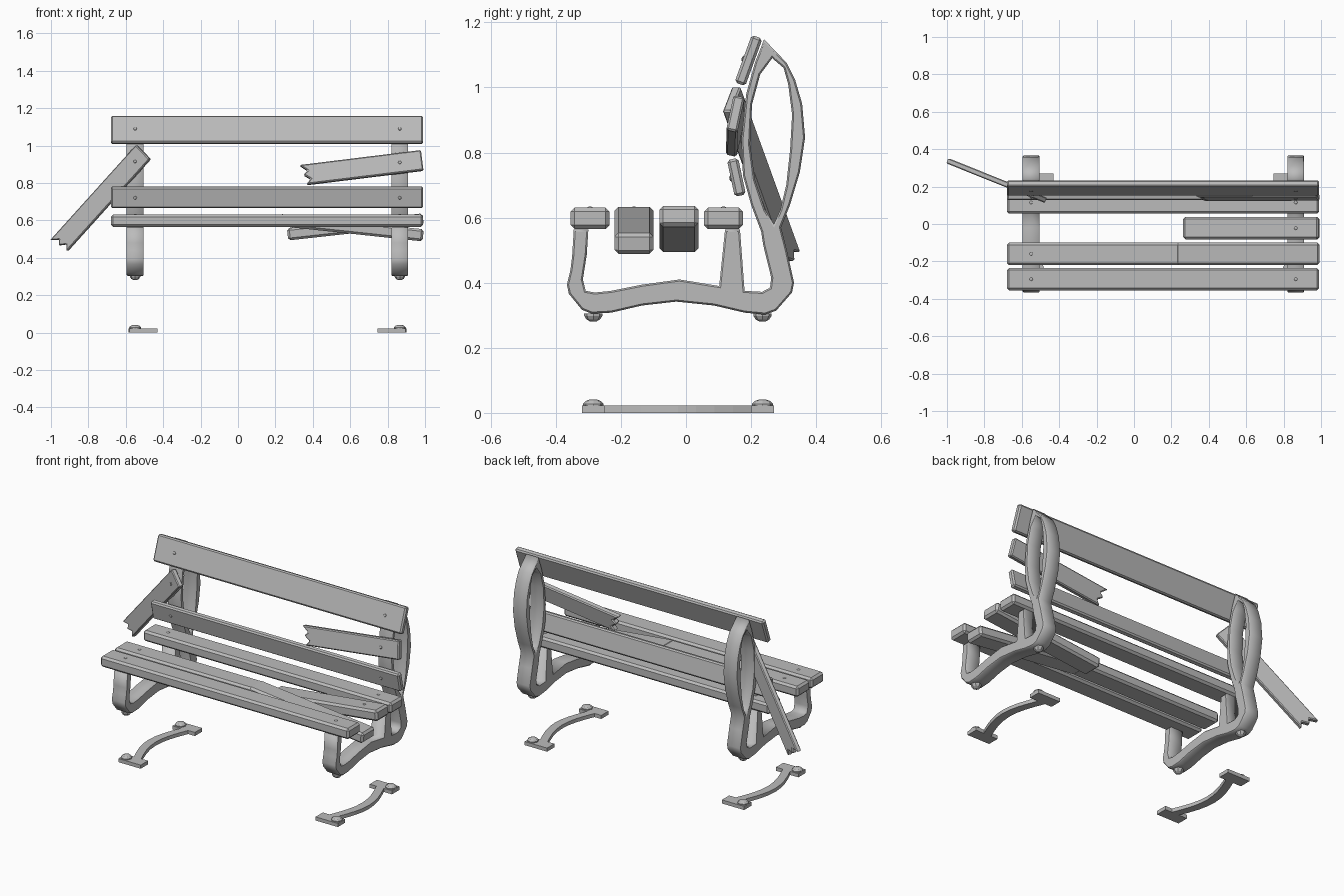
import bpy, bmesh, math
from mathutils import Matrix, Vector

cube = bpy.data.objects.get("Cube")
if cube:
    bpy.data.objects.remove(cube, do_unlink=True)

grey = bpy.data.materials.new("weathered_grey")
grey.use_nodes = True
grey.diffuse_color = (0.5, 0.5, 0.5, 1)
grey.node_tree.nodes["Principled BSDF"].inputs["Base Color"].default_value = (0.5, 0.5, 0.5, 1)

LEFT_X, RIGHT_X = 0.865, -0.55      # the two side frames
SLAT_MIN, SLAT_MAX = -0.68, 0.99    # ends of the full slats


def link(name, mesh, matrix):
    obj = bpy.data.objects.new(name, mesh)
    bpy.context.collection.objects.link(obj)
    if not mesh.materials:
        mesh.materials.append(grey)
    obj.matrix_world = matrix
    return obj


def prism(name, outline, thick, matrix, chamfer):
    """Extrude a flat outline, centred on its thickness, with chamfered edges."""
    bm = bmesh.new()
    face = bm.faces.new([bm.verts.new((x, y, -thick / 2)) for x, y in outline])
    top = bmesh.ops.extrude_face_region(bm, geom=[face])["geom"]
    verts = [v for v in top if isinstance(v, bmesh.types.BMVert)]
    bmesh.ops.translate(bm, verts=verts, vec=(0, 0, thick))
    bmesh.ops.recalc_face_normals(bm, faces=bm.faces)
    mesh = bpy.data.meshes.new(name)
    bm.to_mesh(mesh)
    bm.free()
    obj = link(name, mesh, matrix)
    if chamfer:
        mod = obj.modifiers.new("chamfer", 'BEVEL')
        mod.width = chamfer
        mod.segments = 1
    return obj


def plank(name, start, end, normal, width, thick, chamfer=0.01, splintered=False):
    """Board running from start to end; a splintered board has a jagged start."""
    start, end = Vector(start), Vector(end)
    along = (end - start).normalized()
    across = Vector(normal).cross(along).normalized()
    facing = along.cross(across)
    matrix = Matrix((along, across, facing)).transposed().to_4x4()
    matrix.translation = (start + end) / 2
    a, w = (end - start).length / 2, width / 2
    outline = [(a, -w), (a, w), (-a, w)]
    if splintered:
        outline += [(0.04 - a, w * 0.35), (0.015 - a, 0), (0.05 - a, -w * 0.5)]
        outline += [(0.025 - a, -w)]
    else:
        outline += [(-a, -w)]
    return prism(name, outline, thick, matrix, chamfer)


def dome(name, pos, normal, radius, height, sides=8):
    """Bolt head: a short faceted dome sitting on a surface."""
    bm = bmesh.new()
    rings = []
    for r, h in ((1, 0), (1, 0.3), (0.75, 0.75), (0.35, 1)):
        rings.append([bm.verts.new((radius * r * math.cos(math.tau * i / sides),
                                    radius * r * math.sin(math.tau * i / sides),
                                    height * h)) for i in range(sides)])
    for low, high in zip(rings, rings[1:]):
        for i in range(sides):
            j = (i + 1) % sides
            bm.faces.new((low[i], low[j], high[j], high[i]))
    bm.faces.new(rings[-1])
    bm.faces.new(rings[0][::-1])
    mesh = bpy.data.meshes.new(name)
    bm.to_mesh(mesh)
    bm.free()
    turn = Vector(normal).to_track_quat('Z', 'Y').to_matrix().to_4x4()
    return link(name, mesh, Matrix.Translation(pos) @ turn)


# Side frames: one outline in (y, z) with an oval opening in the backrest
foot = [(-.345, .563), (-.35, .48), (-.355, .44), (-.366, .394), (-.36, .366), (-.32, .317),
        (-.29, .305), (-.23, .308), (-.135, .33), (-.03, .342), (.086, .33), (.18, .308),
        (.243, .302), (.277, .314), (.326, .37), (.332, .4), (.31, .5), (.292, .57)]
back_oval = [(.32, .64), (.35, .74), (.366, .846), (.357, .95), (.335, 1.025), (.31, 1.075),
             (.24, 1.148), (.212, 1.077), (.185, .98), (.17, .84), (.175, .73), (.2, .64)]
inner_edge = [(.231, .557), (.237, .517), (.262, .415), (.258, .385), (.234, .372), (.18, .375),
              (.166, .563), (.12, .563), (.102, .39), (-.02, .41), (-.135, .394), (-.23, .375),
              (-.28, .37), (-.308, .375), (-.317, .41), (-.305, .486), (-.3, .563)]
opening = [(.265, 1.09), (.3, 1.06), (.314, 1.01), (.326, .917), (.32, .81), (.308, .7),
           (.29, .625), (.27, .58), (.243, .625), (.212, .717), (.197, .825), (.203, .948),
           (.228, 1.04)]

curve = bpy.data.curves.new("frame_profile", 'CURVE')
curve.dimensions = '2D'
curve.fill_mode = 'BOTH'
curve.bevel_depth = 0.005
curve.bevel_resolution = 0
curve.offset = -0.005
curve.extrude = 0.04
for loop in (foot + back_oval + inner_edge, opening):
    spline = curve.splines.new('POLY')
    spline.points.add(len(loop) - 1)
    for point, (y, z) in zip(spline.points, loop):
        point.co = (y, z, 0, 1)
    spline.use_cyclic_u = True
profile = bpy.data.objects.new("frame_profile", curve)
bpy.context.collection.objects.link(profile)
bpy.context.view_layer.update()
frame_mesh = bpy.data.meshes.new_from_object(
    profile.evaluated_get(bpy.context.evaluated_depsgraph_get()))
bpy.data.objects.remove(profile, do_unlink=True)
frame_mesh.materials.clear()
frame_mesh.materials.append(grey)
upright = Matrix(((0, 0, 1, 0), (1, 0, 0, 0), (0, 1, 0, 0), (0, 0, 0, 1)))

# Ground bracket outline: two end plates joined by a bowed strap
bow = [(t / 8, math.sin(math.pi * t / 8)) for t in range(9)]
strap_in = [(0.075 - 0.06 * s, -0.25 + 0.45 * t) for t, s in bow]
strap_out = [(0.025 - 0.06 * s, -0.25 + 0.45 * t) for t, s in bow]
bracket = ([(-.03, -.25), (-.03, -.32), (.12, -.32), (.12, -.25)] + strap_in
           + [(.12, .2), (.12, .27), (-.03, .27), (-.03, .2)] + strap_out[::-1])

for side, x, inward in (("left", LEFT_X, -1), ("right", RIGHT_X, 1)):
    link(side + "_frame", frame_mesh, Matrix.Translation((x, 0, 0)) @ upright)
    prism(side + "_ground_bracket", [(px * inward, py) for px, py in bracket], 0.022,
          Matrix.Translation((x, 0, 0.011)), 0)
    for end, y in (("front", -0.285), ("rear", 0.235)):
        dome(f"{side}_{end}_foot_bolt", (x, y, 0.306), (0, 0, -1), 0.028, 0.025)
        dome(f"{side}_{end}_ground_bolt", (x, y, 0.022), (0, 0, 1), 0.032, 0.019)

# Seat slats: two whole, one cracked in the middle, one snapped short
UP = (0, 0, 1)
for name, y in (("front_seat_slat", -0.295), ("rear_seat_slat", 0.115)):
    plank(name, (SLAT_MIN, y, 0.598), (SLAT_MAX, y, 0.598), UP, 0.12, 0.065, 0.012)
    for x in (LEFT_X, RIGHT_X):
        dome(name + "_screw", (x, y, 0.63), UP, 0.009, 0.004)
plank("cracked_slat_level", (SLAT_MIN, -0.16, 0.598), (0.26, -0.16, 0.598), UP, 0.12, 0.065, 0.012)
plank("cracked_slat_fallen", (0.22, -0.16, 0.602), (SLAT_MAX, -0.16, 0.52), UP, 0.12, 0.065, 0.012)
plank("snapped_seat_slat", (0.265, -0.022, 0.525), (SLAT_MAX, -0.022, 0.605), UP, 0.12, 0.065, 0.012)
dome("cracked_slat_screw", (RIGHT_X, -0.16, 0.63), UP, 0.009, 0.004)
dome("snapped_slat_screw", (LEFT_X, -0.022, 0.624), UP, 0.009, 0.004)


def lean(degrees):
    """Forward-facing normal of a board leaning back by the given angle."""
    a = math.radians(degrees)
    return Vector((0, -math.cos(a), math.sin(a)))


# Backrest slats: top and bottom whole
for name, y, z, width, angle in (("top_back_slat", 0.192, 1.083, 0.155, 20),
                                 ("bottom_back_slat", 0.155, 0.724, 0.115, -12)):
    normal = lean(angle)
    plank(name, (SLAT_MIN, y, z), (SLAT_MAX, y, z), normal, width, 0.035, 0.008)
    for x in (LEFT_X, RIGHT_X):
        dome(name + "_screw", Vector((x, y, z)) + normal * 0.017, normal, 0.009, 0.005)

# Middle backrest slat: broken into two hanging pieces
plank("broken_back_slat_left", (0.335, 0.15, 0.84), (0.985, 0.152, 0.92), lean(12),
      0.11, 0.035, 0.006, splintered=True)
dome("broken_slat_left_screw", Vector((LEFT_X, 0.152, 0.906)) + lean(12) * 0.017, lean(12), 0.009, 0.005)
plank("broken_back_slat_right", (-0.965, 0.325, 0.455), (-0.505, 0.14, 0.965), (-0.37, -0.92, 0),
      0.11, 0.03, 0.005, splintered=True)
dome("broken_slat_right_screw", (RIGHT_X, 0.142, 0.915), (-0.37, -0.92, 0), 0.009, 0.005)
